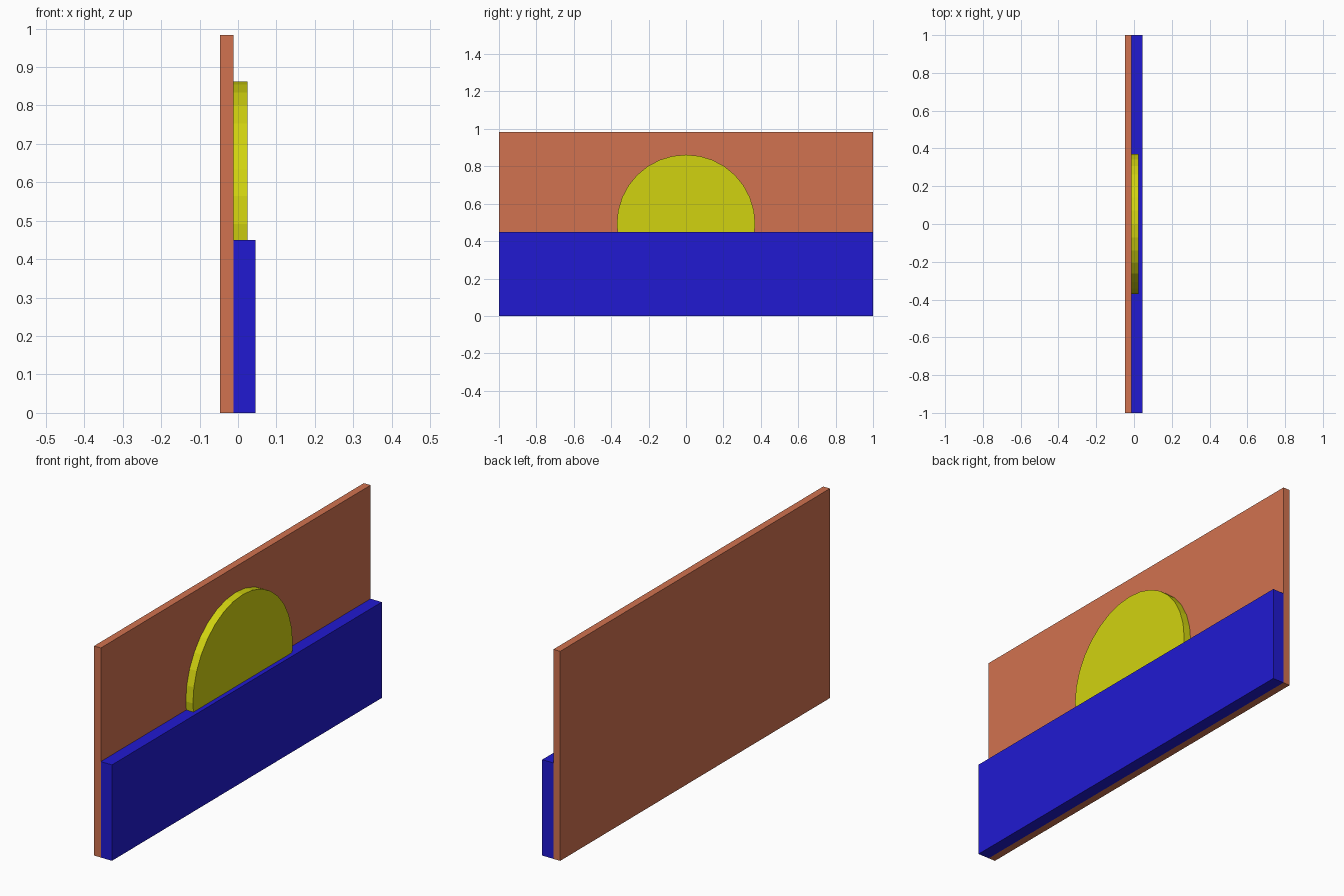
import bpy
import math

if "Cube" in bpy.data.objects:
    bpy.data.objects.remove(bpy.data.objects["Cube"])


def paint(obj, name, rgb):
    mat = bpy.data.materials.new(name)
    mat.diffuse_color = (*rgb, 1.0)
    mat.use_nodes = True
    mat.node_tree.nodes["Principled BSDF"].inputs["Base Color"].default_value = mat.diffuse_color
    obj.data.materials.append(mat)


def slab(name, x0, x1, height, rgb):
    """Full-length upright board standing on the ground."""
    bpy.ops.mesh.primitive_cube_add(size=1, location=((x0 + x1) / 2, 0, height / 2))
    obj = bpy.context.object
    obj.name = name
    obj.scale = (x1 - x0, 2.0, height)
    bpy.ops.object.transform_apply(location=False, rotation=False, scale=True)
    paint(obj, name + "_colour", rgb)
    return obj


BACK, SEAM, DISC_FRONT, FRONT = -0.047, -0.012, 0.025, 0.046

# Sky board at the back, sea board in front of its lower half
slab("sky_panel", BACK, SEAM, 0.983, (0.64, 0.17, 0.08))
slab("sea_panel", SEAM, FRONT, 0.45, (0.015, 0.01, 0.64))

# Sun disc fixed to the sky board, its lower part sunk into the sea board
bpy.ops.mesh.primitive_cylinder_add(
    vertices=32, radius=0.37, depth=DISC_FRONT - SEAM,
    location=((SEAM + DISC_FRONT) / 2, 0, 0.492),
    rotation=(0, math.radians(90), 0))
sun = bpy.context.object
sun.name = "sun_disc"
paint(sun, "sun_colour", (0.64, 0.65, 0.005))
